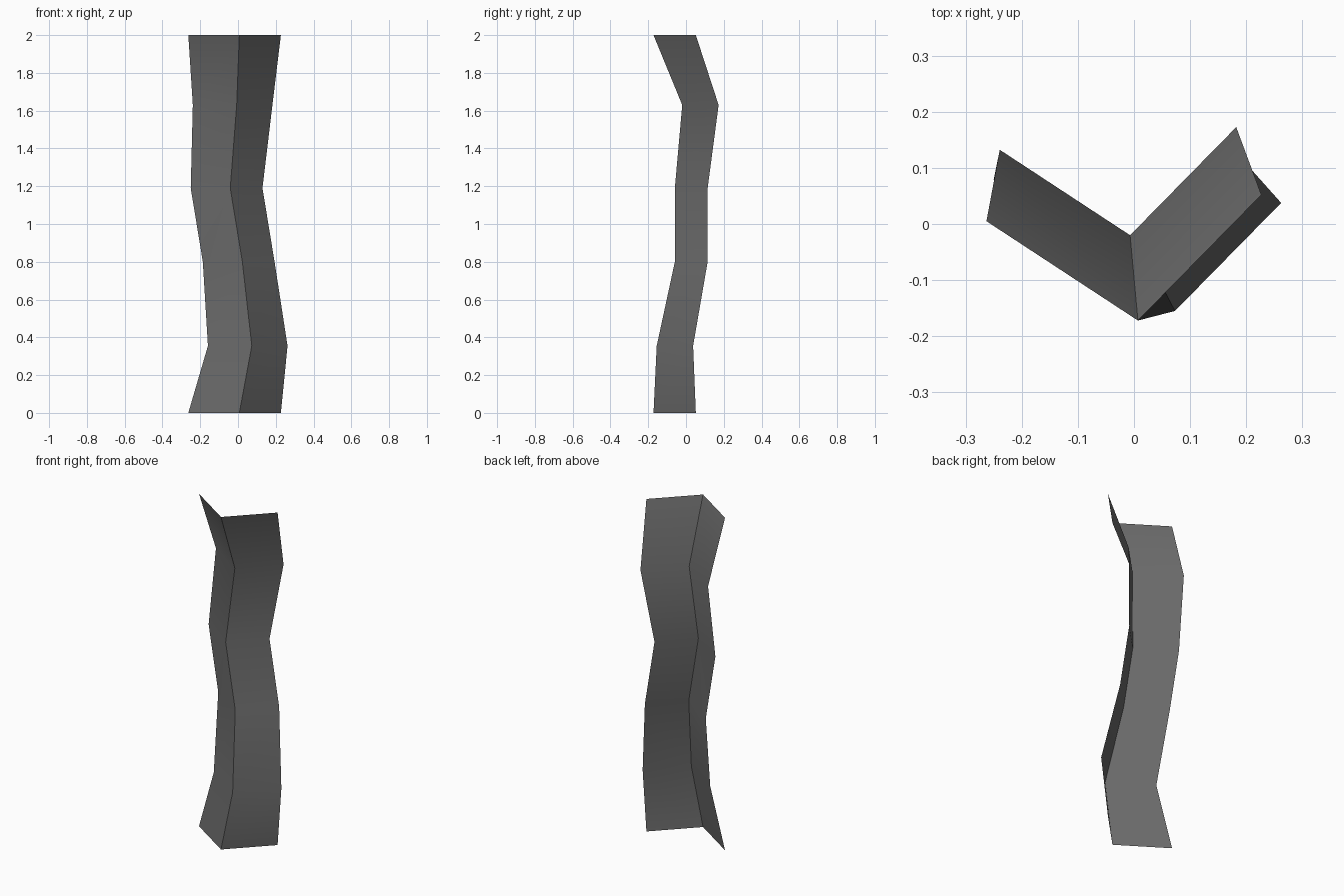
import bpy
import math

cube = bpy.data.objects.get("Cube")
if cube:
    bpy.data.objects.remove(cube, do_unlink=True)

# Single dull grey material
grey = bpy.data.materials.new("dark_grey")
grey.use_nodes = True
colour = (0.15, 0.15, 0.15, 1)
grey.diffuse_color = colour
grey.node_tree.nodes["Principled BSDF"].inputs["Base Color"].default_value = colour

# V cross-section relative to its fold: left wing tip, fold, right wing tip
profile = [(-0.27, 0.177), (0, 0), (0.22, 0.224)]

# Wavering path of the fold: x, y, height, section scale
path = [
    (0.007, -0.172, 0.0, 1.0),
    (0.073, -0.155, 0.355, 0.86),
    (0.023, -0.059, 0.80, 0.775),
    (-0.041, -0.059, 1.19, 0.775),
    (-0.007, -0.02, 1.63, 0.86),
    (0.007, -0.172, 2.0, 1.0),
]

# Open folded strip lofted along the path
verts = [(x + px * s, y + py * s, z) for x, y, z, s in path for px, py in profile]
n = len(profile)
faces = [
    (r * n + c, r * n + c + 1, (r + 1) * n + c + 1, (r + 1) * n + c)
    for r in range(len(path) - 1) for c in range(n - 1)
]
mesh = bpy.data.meshes.new("folded_strip")
mesh.from_pydata(verts, [], faces)
mesh.materials.append(grey)
strip = bpy.data.objects.new("folded_strip", mesh)
bpy.context.collection.objects.link(strip)

# Smooth the gentle bends, keep the central fold sharp
bpy.ops.object.select_all(action="DESELECT")
strip.select_set(True)
bpy.context.view_layer.objects.active = strip
bpy.ops.object.shade_smooth_by_angle(angle=math.radians(45))
